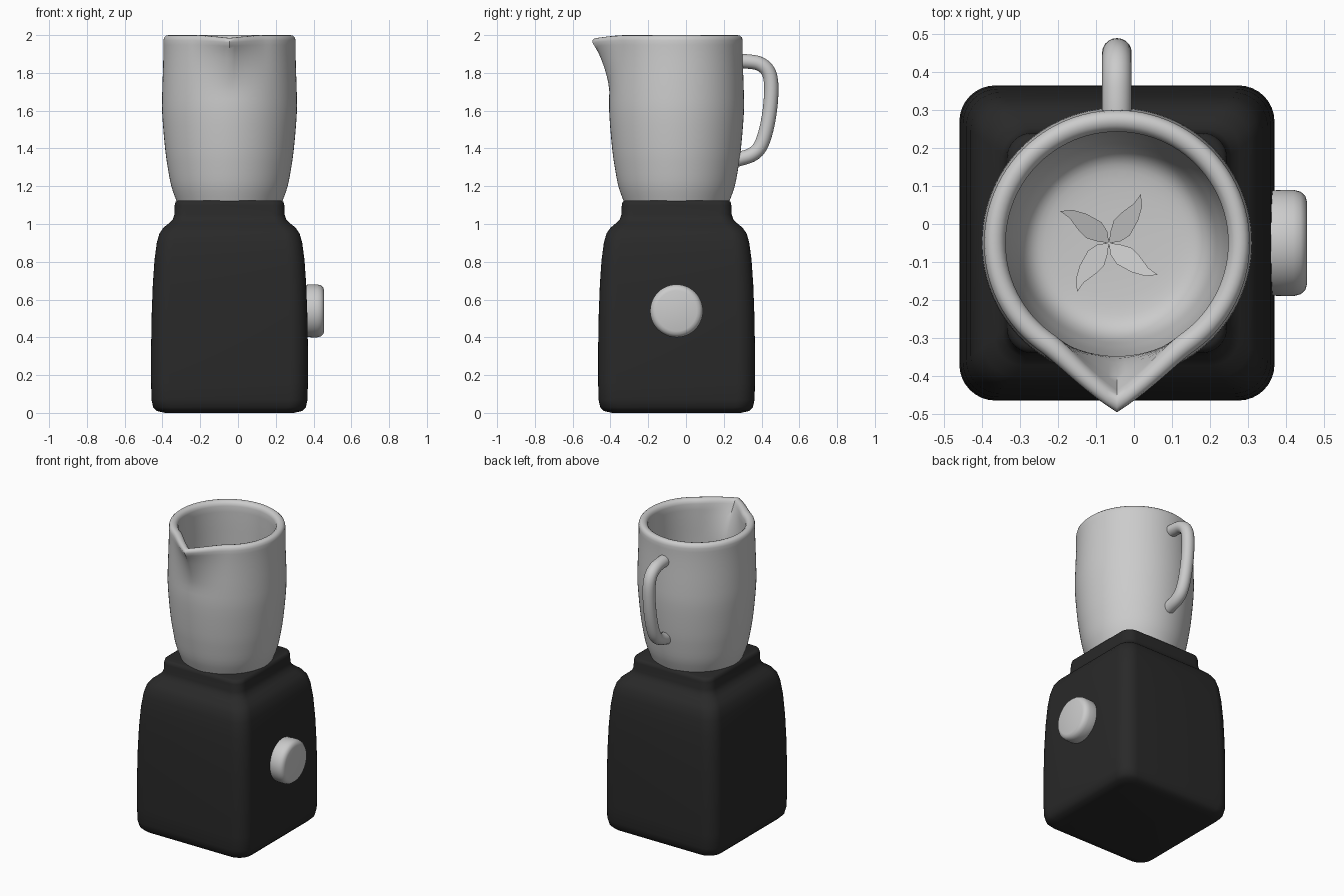
import bpy, bmesh, math
from math import sin, cos, pi, radians
from mathutils import Vector, Matrix

if "Cube" in bpy.data.objects:
    bpy.data.objects.remove(bpy.data.objects["Cube"])

CX, CY = -0.045, -0.05   # axis of the base and jar


def finish(name, bm, angle=35, mat=None):
    bmesh.ops.recalc_face_normals(bm, faces=bm.faces)
    me = bpy.data.meshes.new(name)
    bm.to_mesh(me)
    bm.free()
    ob = bpy.data.objects.new(name, me)
    bpy.context.collection.objects.link(ob)
    if mat:
        me.materials.append(mat)
    bpy.ops.object.select_all(action='DESELECT')
    ob.select_set(True)
    bpy.context.view_layer.objects.active = ob
    bpy.ops.object.shade_smooth_by_angle(angle=radians(angle))
    return ob


def loft(rings):
    """Skin a stack of equal-length point rings and cap both ends."""
    bm = bmesh.new()
    vs = [[bm.verts.new(p) for p in ring] for ring in rings]
    n = len(vs[0])
    for a, b in zip(vs, vs[1:]):
        for i in range(n):
            j = (i + 1) % n
            bm.faces.new((a[i], a[j], b[j], b[i]))
    bm.faces.new(vs[0][::-1])
    bm.faces.new(vs[-1])
    return bm


def rounded_square(half, r, z, steps=8):
    pts = []
    for q in range(4):
        sx, sy = [(1, 1), (-1, 1), (-1, -1), (1, -1)][q]
        for k in range(steps + 1):
            a = (q + k / steps) * pi / 2
            pts.append((CX + sx * (half - r) + r * cos(a),
                        CY + sy * (half - r) + r * sin(a), z))
    return pts


def smooth_path(pts, steps=6):
    """Catmull-Rom interpolation through the points."""
    v = [Vector(p) for p in pts]
    v = [2 * v[0] - v[1]] + v + [2 * v[-1] - v[-2]]
    out = []
    for a, b, c, d in zip(v, v[1:], v[2:], v[3:]):
        for k in range(steps):
            t = k / steps
            out.append(0.5 * (2 * b + (c - a) * t + (2 * a - 5 * b + 4 * c - d) * t * t
                              + (3 * b - a - 3 * c + d) * t ** 3))
    return out + [v[-2]]


black = bpy.data.materials.new("black_plastic")
black.diffuse_color = (0.022, 0.022, 0.022, 1)
black.use_nodes = True
black.node_tree.nodes["Principled BSDF"].inputs["Base Color"].default_value = black.diffuse_color

# Motor base: bowed rounded-square body rising to a narrow neck
base_profile = [(0.34, 0.0), (0.385, 0.01), (0.404, 0.03), (0.413, 0.07), (0.415, 0.16),
                (0.415, 0.35), (0.412, 0.52), (0.406, 0.68), (0.397, 0.81), (0.385, 0.90),
                (0.371, 0.95), (0.35, 0.98), (0.322, 1.003), (0.301, 1.023), (0.292, 1.05),
                (0.29, 1.10), (0.286, 1.117), (0.275, 1.124)]
finish("motor_base", loft([rounded_square(h, 0.095 * h / 0.415, z) for h, z in base_profile]),
       50, black)


# Jar: lathed wall with the rim pulled out into a pouring spout at the front
def jar_ring(r, z, n=96):
    ring = []
    for i in range(n):
        off = 2 * pi * i / n
        d = min(off, 2 * pi - off)
        g = max(0, 1 - d / radians(35)) ** 1.8
        pull = 0.095 * max(0, (min(z, 1.975) - 1.7) / 0.27) ** 1.5 * g
        drop = 0.015 * g * max(0, (z - 1.9) / 0.1)
        a = off - pi / 2
        ring.append((CX + (r + pull) * cos(a), CY + (r + pull) * sin(a), z - drop))
    return ring


outer = smooth_path([(0.28, 1.12), (0.308, 1.2), (0.327, 1.3), (0.341, 1.4), (0.356, 1.58),
                     (0.356, 1.7), (0.352, 1.82), (0.35, 1.9), (0.35, 1.972)], 3)
rim = [(0.346, 1.988), (0.336, 1.997), (0.323, 2.0), (0.309, 1.996), (0.298, 1.986)]
inner = smooth_path([(0.293, 1.97), (0.294, 1.85), (0.298, 1.7), (0.298, 1.58), (0.284, 1.4),
                     (0.268, 1.3), (0.25, 1.23), (0.22, 1.19), (0.17, 1.175), (0.08, 1.17)], 3)
finish("jar", loft([jar_ring(r, z) for r, z in [*outer, *rim, *inner]]), 50)

# Handle: round tube swept in the plane x = CX
path = smooth_path([(0.26, 1.862), (0.33, 1.86), (0.39, 1.848), (0.434, 1.81), (0.451, 1.74),
                    (0.446, 1.62), (0.425, 1.50), (0.393, 1.41), (0.345, 1.365), (0.26, 1.338)], 5)
rings = []
for i, p in enumerate(path):
    t = (path[min(i + 1, len(path) - 1)] - path[max(i - 1, 0)]).normalized()
    nrm = Vector((-t.y, t.x))
    ring = []
    for k in range(20):
        a = 2 * pi * k / 20
        q = p + nrm * 0.038 * sin(a)
        ring.append((CX + 0.039 * cos(a), q.x, q.y))
    rings.append(ring)
finish("handle", loft(rings), 50)

# Control knob: rounded disc on the right side
knob = [(0.128, 0.33), (0.138, 0.36), (0.14, 0.39), (0.14, 0.42), (0.135, 0.439),
        (0.124, 0.451), (0.108, 0.456)]
finish("control_knob", loft([[(x, CY + r * cos(2 * pi * k / 48), 0.54 + r * sin(2 * pi * k / 48))
                              for k in range(48)] for r, x in knob]), 45)

# Blades: four curved arms, rising slightly toward the tips
arm = [(0, 0), (0.03, 0.004), (0.055, 0.02), (0.077, 0.06), (0.087, 0.095), (0.084, 0.129),
       (0.066, 0.104), (0.032, 0.079), (0.013, 0.06), (0.004, 0.03)]
bm = bmesh.new()
for q in range(4):
    rot = Matrix.Rotation(q * pi / 2, 3, 'Z')
    for_z = lambda x, y, z: Vector((-0.066, CY, z + 0.3 * math.hypot(x, y))) + rot @ Vector((x, y, 0))
    low, high = ([bm.verts.new(for_z(x, y, z)) for x, y in arm] for z in (1.215, 1.225))
    bm.faces.new(low[::-1])
    bm.faces.new(high)
    for i in range(len(arm)):
        j = (i + 1) % len(arm)
        bm.faces.new((low[i], low[j], high[j], high[i]))
finish("blades", bm, 30)

# Blade shaft joining the blades to the jar floor
bm = bmesh.new()
bmesh.ops.create_cone(bm, cap_ends=True, segments=16, radius1=0.009, radius2=0.009, depth=0.06,
                      matrix=Matrix.Translation((-0.066, CY, 1.192)))
finish("blade_shaft", bm)
